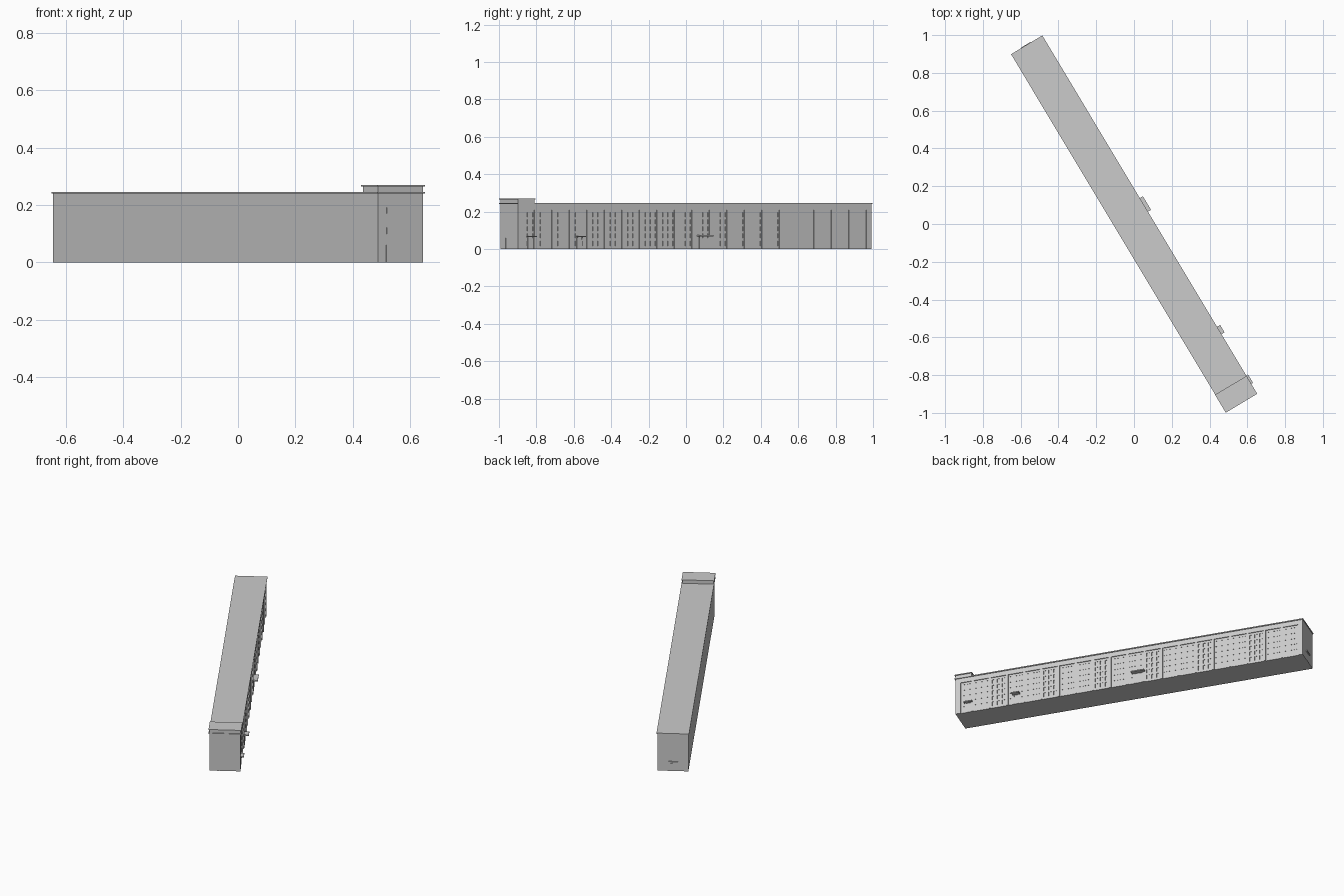
import bpy, bmesh, math
from mathutils import Matrix

if "Cube" in bpy.data.objects:
    bpy.data.objects.remove(bpy.data.objects["Cube"])

# Local frame: +x is the windowed long side, y runs along the building
ROT = Matrix.Rotation(math.radians(30.95), 4, 'Z')
HX, HY = 0.092, 1.1015          # half width, half length
H = 0.240                       # wall height under the cornice
BLOCK_END = -0.996              # inner end of the raised end block


def finish(name, bm):
    bmesh.ops.recalc_face_normals(bm, faces=bm.faces)
    bm.transform(ROT)
    me = bpy.data.meshes.new(name)
    bm.to_mesh(me)
    bm.free()
    ob = bpy.data.objects.new(name, me)
    bpy.context.collection.objects.link(ob)
    return ob


def box(name, x0, x1, y0, y1, z0, z1):
    bm = bmesh.new()
    m = Matrix.Translation(((x0 + x1) / 2, (y0 + y1) / 2, (z0 + z1) / 2))
    m = m @ Matrix.Diagonal((x1 - x0, y1 - y0, z1 - z0, 1))
    bmesh.ops.create_cube(bm, size=1, matrix=m)
    return finish(name, bm)


# Main volume; its +x side carries the facade relief
SKIN = 0.009
box("main_body", -HX, HX - SKIN, -HY, HY, 0, H)
box("roof_cornice", -HX - 0.004, HX + 0.005, BLOCK_END - 0.01, HY + 0.004, H, 0.246)

# Raised end block with two cornice bands
box("end_block_band", -HX - 0.005, HX + 0.005, -HY - 0.005, BLOCK_END, H, 0.246)
box("end_block_attic", -HX, HX, -HY, BLOCK_END - 0.003, 0.246, 0.265)
box("end_block_cap", -HX - 0.005, HX + 0.005, -HY - 0.005, BLOCK_END, 0.265, 0.270)

# Facade: recessed bays between pilasters, with rows of inset windows
BAY_TOP, BAY_D, WIN_D = 0.21, 0.005, 0.007
bays = [(-1.068, -1.000)]
START, END, N = -0.985, 1.085, 19
pitch = (END - START) / N
for i in range(N):
    bays.append((START + i * pitch, START + (i + 1) * pitch - 0.014))

ys, col = [-HY], []             # column kinds: 0 pilaster, 1 bay, 2 window
for a, b in bays:
    ys.append(a)
    col.append(0)
    n = 2 if b - a < 0.08 else 3
    step = (b - a) / n
    for k in range(n):
        c = a + (k + 0.5) * step
        ys += [c - step * 0.3, c + step * 0.3]
        col += [1, 2]
    ys.append(b)
    col.append(1)
ys.append(HY)
col.append(0)

zs, row = [0.0], []
for z, h in [(0.016, 0.028)] + [(0.058 + 0.038 * k, 0.024) for k in range(4)]:
    zs += [z, z + h]
    row += [1, 2]
zs += [BAY_TOP, H]
row += [1, 0]


def depth(i, j):
    if not (0 <= i < len(col) and 0 <= j < len(row)):
        return SKIN
    return (0, BAY_D, WIN_D)[min(col[i], row[j])]


bm = bmesh.new()


def quad(*pts):
    bm.faces.new([bm.verts.new(p) for p in pts])


for i in range(len(col) + 1):
    for j in range(len(row) + 1):
        x = HX - depth(i, j)
        if i < len(col) and j < len(row):
            a, b, c, d = ys[i], ys[i + 1], zs[j], zs[j + 1]
            quad((x, a, c), (x, b, c), (x, b, d), (x, a, d))
        xl, xb = HX - depth(i - 1, j), HX - depth(i, j - 1)
        if j < len(row) and xl != x:        # vertical reveals
            quad((xl, ys[i], zs[j]), (x, ys[i], zs[j]),
                 (x, ys[i], zs[j + 1]), (xl, ys[i], zs[j + 1]))
        if i < len(col) and xb != x:        # horizontal reveals
            quad((xb, ys[i], zs[j]), (xb, ys[i + 1], zs[j]),
                 (x, ys[i + 1], zs[j]), (x, ys[i], zs[j]))
bmesh.ops.remove_doubles(bm, verts=bm.verts, dist=1e-5)
finish("windowed_facade", bm)

# Entrances on the long side: canopy, door leaf and jambs
for n, (c, w, z, out) in enumerate([(-1.02, 0.052, 0.064, 0.016),
                                    (-0.716, 0.046, 0.064, 0.024),
                                    (0.06, 0.084, 0.068, 0.024)]):
    tag = f"side_entrance_{n + 1}_"
    box(tag + "canopy", HX - 0.008, HX + out, c - w / 2, c + w / 2, z, z + 0.007)
    box(tag + "door", HX - 0.008, HX - 0.003, c - w * 0.3, c + w * 0.3, 0, 0.05)
    for s in (-1, 1):
        e = c + s * w * 0.34
        box(tag + "jamb", HX - 0.008, HX, e - 0.002, e + 0.002, 0, z)

# Door and small windows on the end-block face
box("end_door", -0.058, -0.036, -HY - 0.001, -HY + 0.004, 0, 0.06)
for k in range(2):
    z = 0.10 + 0.07 * k
    box(f"end_window_{k + 1}", -0.056, -0.038, -HY - 0.001, -HY + 0.004, z, z + 0.022)

# Canopy and door on the far end
box("far_end_canopy", -0.03, 0.025, HY - 0.004, HY + 0.007, 0.056, 0.063)
box("far_end_door", -0.018, 0.013, HY - 0.004, HY + 0.001, 0, 0.05)
